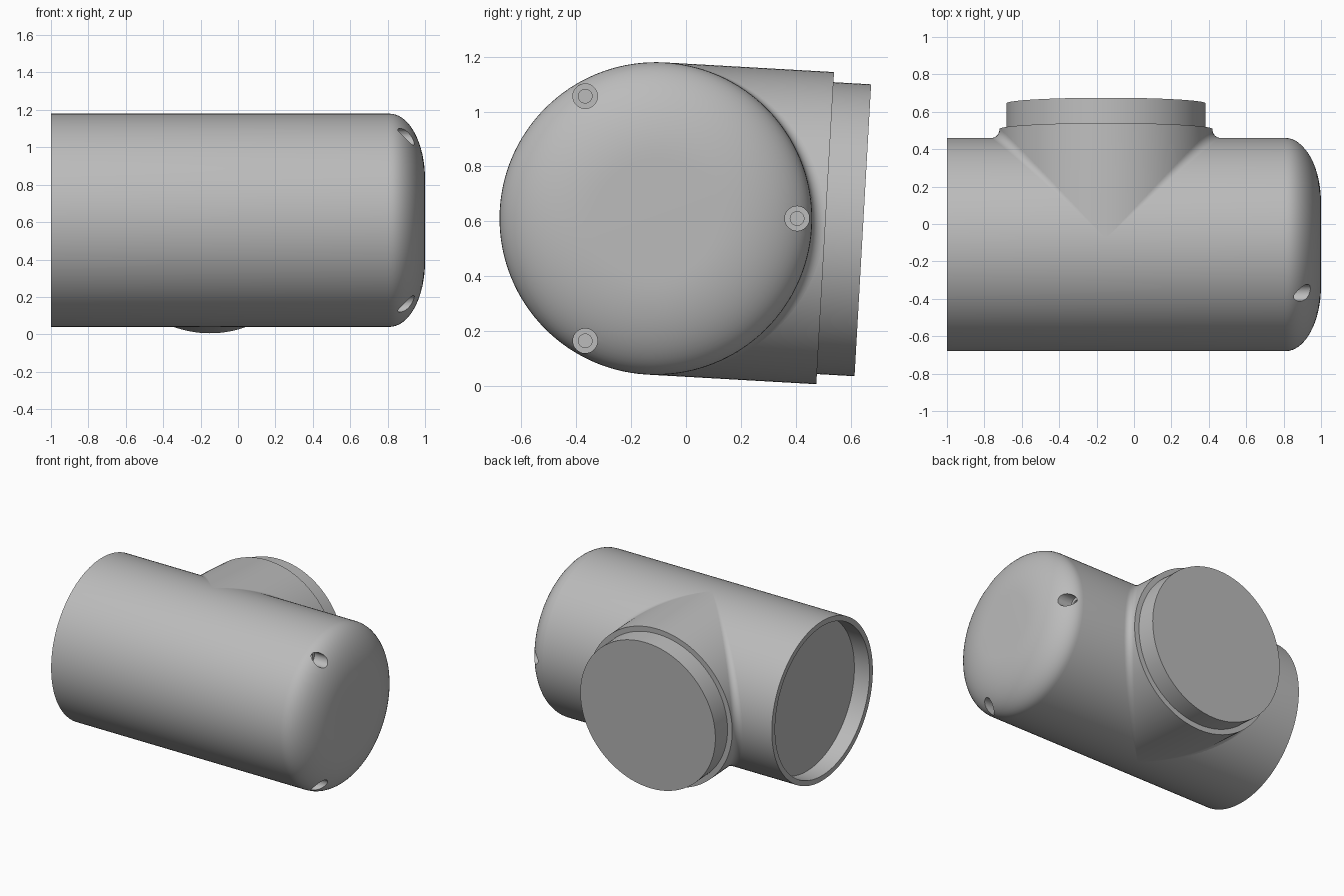
import bpy
import bmesh
from math import sin, cos, pi, radians
from mathutils import Vector

R = 0.57          # radius shared by barrel and branch
NECK = 0.533      # radius of the spigot and of the socket
FILLET = 0.045    # blend radius between barrel and branch
BRANCH_X = -0.15
TILT = radians(-3.25)
SEG = 128

if "Cube" in bpy.data.objects:
    bpy.data.objects.remove(bpy.data.objects["Cube"])

grey = bpy.data.materials.new("plain grey")
grey.use_nodes = True
colour = (0.5, 0.5, 0.5, 1)
grey.diffuse_color = colour
grey.node_tree.nodes["Principled BSDF"].inputs["Base Color"].default_value = colour


def loft(name, rings, closed=True, cap_start=False, cap_end=False):
    """Skin a list of point rings and place the part in the tilted frame."""
    bm = bmesh.new()
    rows = [[bm.verts.new(p) for p in ring] for ring in rings]
    n = len(rows[0])
    for a, b in zip(rows, rows[1:]):
        for i in range(n if closed else n - 1):
            j = (i + 1) % n
            bm.faces.new((a[i], a[j], b[j], b[i]))
    if cap_start:
        bm.faces.new(rows[0])
    if cap_end:
        bm.faces.new(rows[-1])
    bmesh.ops.remove_doubles(bm, verts=bm.verts, dist=1e-6)
    bmesh.ops.recalc_face_normals(bm, faces=bm.faces)
    mesh = bpy.data.meshes.new(name)
    bm.to_mesh(mesh)
    bm.free()
    mesh.materials.append(grey)
    obj = bpy.data.objects.new(name, mesh)
    bpy.context.collection.objects.link(obj)
    obj.location = (0, -0.11, 0.61)
    obj.rotation_euler.x = TILT
    return obj


def activate(obj):
    bpy.ops.object.select_all(action="DESELECT")
    obj.select_set(True)
    bpy.context.view_layer.objects.active = obj


def smooth(obj):
    activate(obj)
    bpy.ops.object.shade_smooth_by_angle(angle=radians(30))


def ring_x(x, r, n=SEG, y=0, z=0):
    """Circle around the barrel axis."""
    return [(x, y + r * cos(2 * pi * i / n), z + r * sin(2 * pi * i / n)) for i in range(n)]


def ring_y(r, height):
    """Circle around the branch axis; height may follow the local x."""
    pts = []
    for i in range(SEG):
        x, z = r * cos(2 * pi * i / SEG), r * sin(2 * pi * i / SEG)
        pts.append((BRANCH_X + x, height(x), z))
    return pts


# Barrel: open socket at one end, domed cap at the other
profile = [(-0.88, NECK), (-1, NECK), (-1, R), (0.81, R)]
for k in range(1, 17):
    a = pi / 2 * k / 16
    profile.append((0.81 + 0.19 * sin(a), R - 0.35 * (1 - cos(a))))
barrel = loft("barrel", [ring_x(x, r) for x, r in profile], cap_start=True, cap_end=True)

# Three stepped screw holes in the domed cap
for k in range(3):
    a = 2 * pi * k / 3 - TILT
    y, z = 0.515 * cos(a), 0.515 * sin(a)
    steps = [(0.75, 0.025), (0.83, 0.025), (0.83, 0.045), (1.1, 0.045)]
    cutter = loft("hole_cutter", [ring_x(x, r, 32, y, z) for x, r in steps],
                  cap_start=True, cap_end=True)
    cutter.hide_render = True
    bpy.context.view_layer.update()
    activate(barrel)
    mod = barrel.modifiers.new("screw_hole", "BOOLEAN")
    mod.operation = "DIFFERENCE"
    mod.solver = "EXACT"
    mod.object = cutter
    bpy.ops.object.modifier_apply(modifier=mod.name)
    bpy.data.objects.remove(cutter)
smooth(barrel)

# Branch collar starts on the crease with the barrel and ends in a flat rim
smooth(loft("branch_collar", [ring_y(R, abs), ring_y(R, lambda x: 0.6185),
                              ring_y(NECK, lambda x: 0.6185)]))

# Spigot with a closed end
smooth(loft("branch_spigot", [ring_y(NECK, lambda x: 0.6185),
                              ring_y(NECK, lambda x: 0.756)], cap_end=True))

# Rolling-ball blends along both creases
for side, name in ((1, "left_blend"), (-1, "right_blend")):
    rows = []
    for i in range(65):
        a = radians(-89 + 178 * i / 64)
        c, s = cos(a), sin(a)
        reach = R + FILLET
        centre = Vector((reach * c, reach * c, reach * s))
        start, end = Vector((0, -c, -s)), Vector((-c, 0, -s))
        row = []
        for k in range(9):
            p = centre + FILLET * start.lerp(end, k / 8).normalized()
            row.append((BRANCH_X + side * p.x, p.y, p.z))
        rows.append(row)
    blend = loft(name, rows, closed=False)
    # Open strip: turn its faces outward, away from the barrel axis
    if sum(f.normal.y for f in blend.data.polygons) < 0:
        blend.data.flip_normals()
    smooth(blend)
